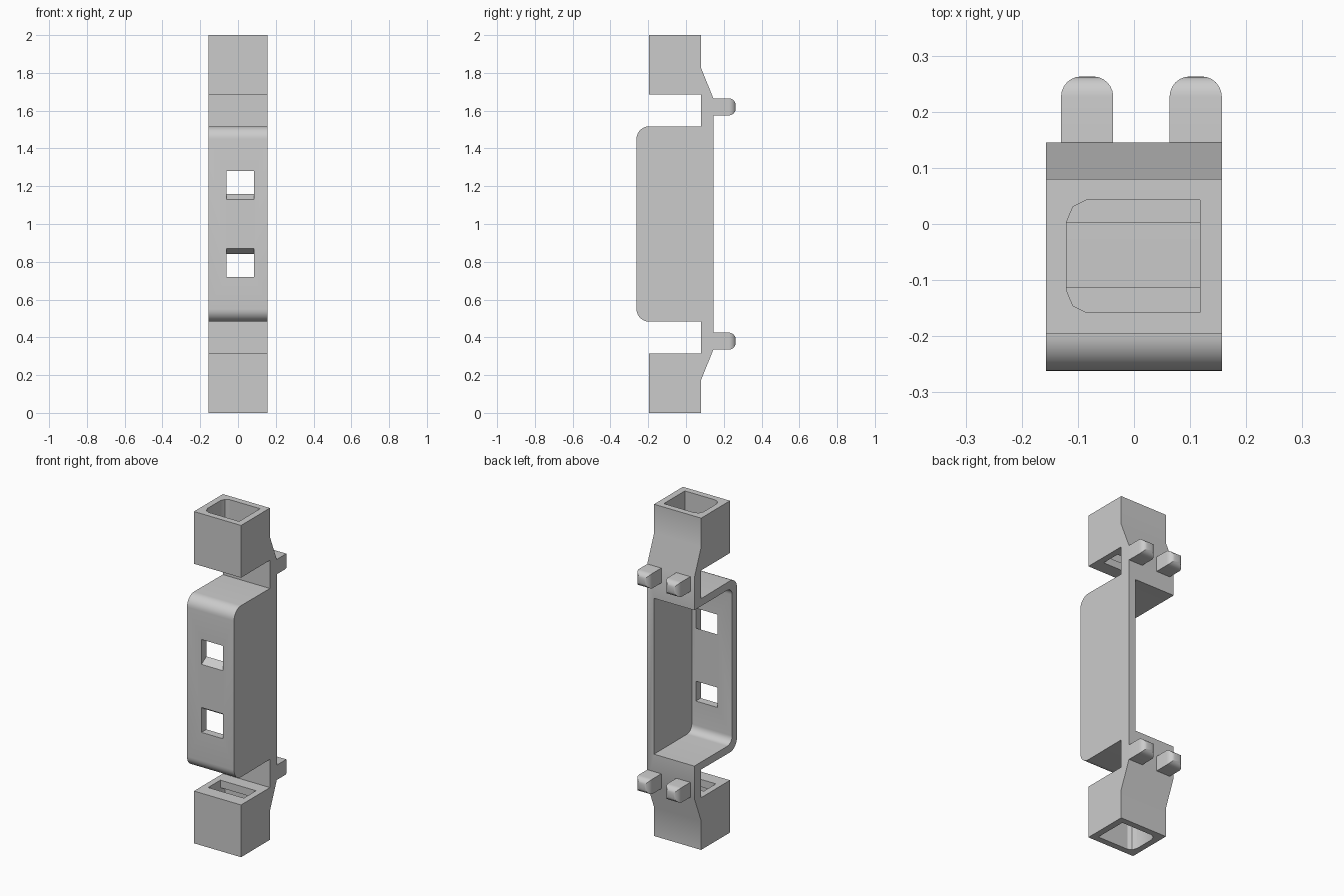
import bpy
import bmesh
import math
from mathutils import Vector

cube = bpy.data.objects.get("Cube")
if cube:
    bpy.data.objects.remove(cube, do_unlink=True)

grey = bpy.data.materials.new("mid grey")
grey.use_nodes = True
COLOUR = (0.6, 0.6, 0.6, 1)
grey.diffuse_color = COLOUR
grey.node_tree.nodes["Principled BSDF"].inputs["Base Color"].default_value = COLOUR

HALF_W = 0.157   # half width in x
MID = 1.0        # height of the mirror plane
WALL = 0.045


def finish(name, bm):
    bmesh.ops.recalc_face_normals(bm, faces=bm.faces)
    mesh = bpy.data.meshes.new(name)
    bm.to_mesh(mesh)
    bm.free()
    mesh.materials.append(grey)
    obj = bpy.data.objects.new(name, mesh)
    bpy.context.collection.objects.link(obj)
    return obj


def prism(name, points, direction):
    """Extrude a closed loop of 3D points along a direction."""
    bm = bmesh.new()
    face = bm.faces.new([bm.verts.new(p) for p in points])
    out = bmesh.ops.extrude_face_region(bm, geom=[face])
    verts = [v for v in out["geom"] if isinstance(v, bmesh.types.BMVert)]
    bmesh.ops.translate(bm, verts=verts, vec=Vector(direction))
    return finish(name, bm)


def side_prism(name, outline, x0, x1):
    """Extrude a (y, height from the middle) outline across x."""
    return prism(name, [(x0, y, MID + h) for y, h in outline], (x1 - x0, 0, 0))


def arc(cy, ch, r, steps=8):
    """Quarter round from front-facing to upward-facing."""
    angles = [math.pi / 2 * i / steps for i in range(steps + 1)]
    return [(cy - r * math.cos(a), ch + r * math.sin(a)) for a in angles]


def mirrored(half):
    return half + [(y, -h) for y, h in reversed(half)]


def activate(obj):
    bpy.ops.object.select_all(action="DESELECT")
    obj.select_set(True)
    bpy.context.view_layer.objects.active = obj


def cut(obj, cutter):
    cutter.hide_render = True
    mod = obj.modifiers.new("cut", "BOOLEAN")
    mod.operation = "DIFFERENCE"
    mod.solver = "EXACT"
    mod.object = cutter
    activate(obj)
    bpy.ops.object.modifier_apply(modifier=mod.name)
    bpy.data.objects.remove(cutter, do_unlink=True)


# Frame: housing, back straps and end sockets in one side profile
upper = arc(-0.195, 0.45, 0.067) + [
    (0.08, 0.515), (0.08, 0.685), (-0.195, 0.685), (-0.195, 1.0),
    (0.08, 1.0), (0.08, 0.825), (0.145, 0.665)]
frame = side_prism("frame", mirrored(upper), -HALF_W, HALF_W)

# Housing cavity, open at the back and on one side
top = 0.515 - WALL
inner = arc(-0.17, top - 0.045, 0.045) + [(0.3, top)]
cut(frame, side_prism("cavity_cutter", mirrored(inner), -0.3, HALF_W - WALL))

for s in (1, -1):
    # Window with a sloped sill on the side nearest the middle
    window = [(-0.3, 0.105), (-0.262, 0.13), (-0.215, 0.16),
              (-0.19, 0.16), (-0.19, 0.28), (-0.3, 0.28)]
    cut(frame, side_prism("window_cutter", [(y, s * h) for y, h in window],
                          -0.06, 0.085))

    # Socket recess with two softened corners
    corner = [(0.118, 0.1), (-0.085, 0.1), (-0.109, 0.088), (-0.12, 0.061)]
    ring = corner + [(x, -y) for x, y in reversed(corner)]
    floor = MID + s * (0.685 + WALL)
    cut(frame, prism("recess_cutter", [(x, y - 0.0575, floor) for x, y in ring],
                     (0, 0, s * 0.4)))

    # Slot through the socket floor
    slot = [(-0.12, -0.113), (0.118, -0.113), (0.118, 0.003), (-0.12, 0.003)]
    cut(frame, prism("slot_cutter", [(x, y, MID + s * 0.65) for x, y in slot],
                     (0, 0, s * 0.15)))

# Locating pegs on the back, with rounded tips
pegs = []
for level, s in (("upper", 1), ("lower", -1)):
    for side, cx in (("left", 0.11), ("right", -0.0835)):
        bm = bmesh.new()
        bmesh.ops.create_cube(bm, size=1)
        bmesh.ops.scale(bm, vec=(0.093, 0.143, 0.09), verts=bm.verts)
        bmesh.ops.translate(bm, vec=(cx, 0.1915, MID + s * 0.62), verts=bm.verts)
        tip = [e for e in bm.edges if all(v.co.y > 0.2 for v in e.verts)]
        bmesh.ops.bevel(bm, geom=tip, offset=0.036, segments=6, profile=0.5,
                        affect="EDGES")
        pegs.append(finish(f"{level}_{side}_peg", bm))

for obj in [frame] + pegs:
    activate(obj)
    bpy.ops.object.shade_smooth_by_angle(angle=math.radians(25))
